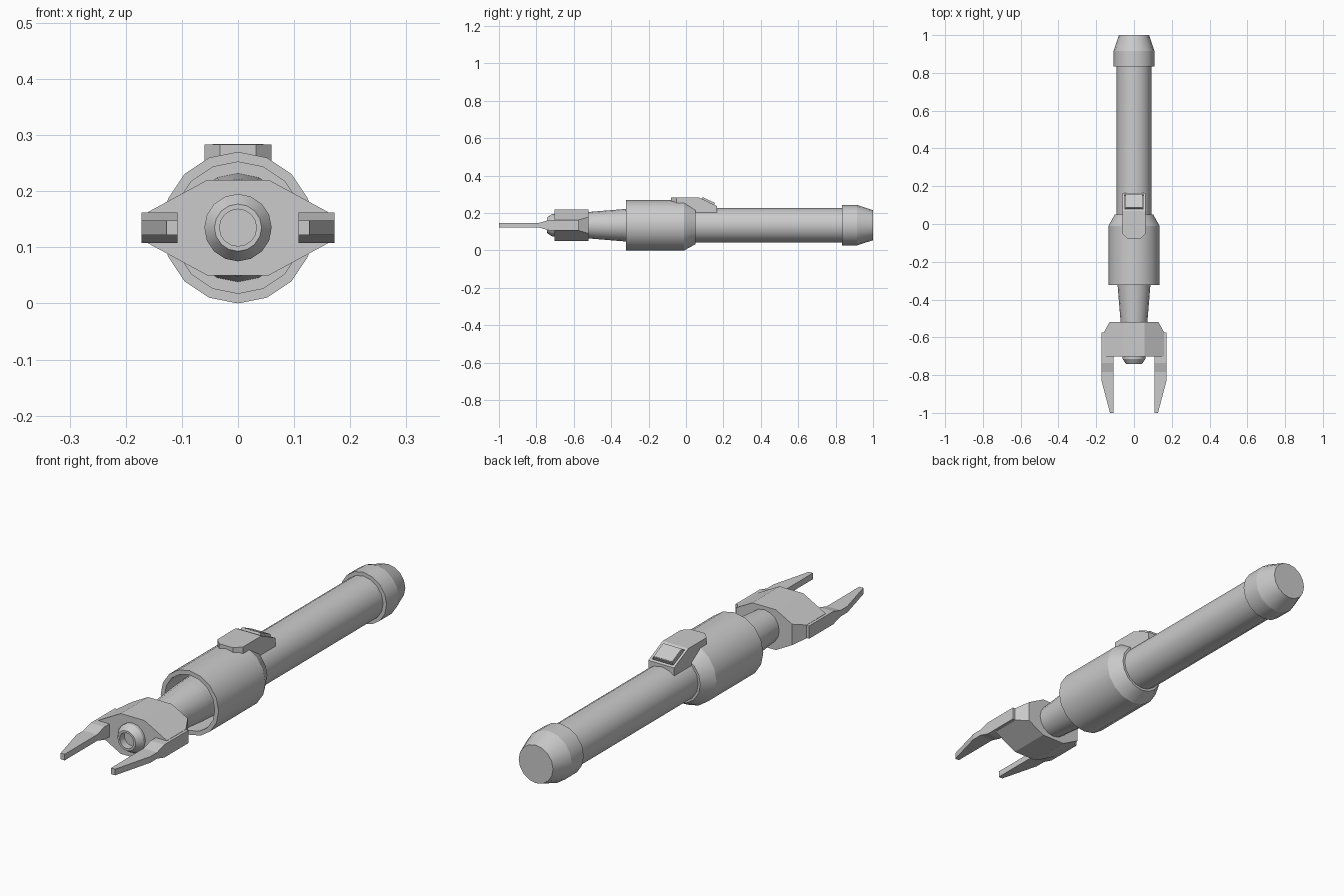
import bpy, bmesh, math
from mathutils import Vector

if "Cube" in bpy.data.objects:
    bpy.data.objects.remove(bpy.data.objects["Cube"])

AXIS_Z = 0.135
SIDES = 16


def finish(name, bm, mirror=False):
    bmesh.ops.remove_doubles(bm, verts=bm.verts, dist=1e-5)
    bmesh.ops.recalc_face_normals(bm, faces=bm.faces)
    mesh = bpy.data.meshes.new(name)
    bm.to_mesh(mesh)
    bm.free()
    ob = bpy.data.objects.new(name, mesh)
    bpy.context.collection.objects.link(ob)
    if mirror:
        ob.modifiers.new("mirror", "MIRROR")
    return ob


def loft(sections):
    """Skin closed rings of points and cap both ends."""
    bm = bmesh.new()
    rings = [[bm.verts.new(p) for p in s] for s in sections]
    n = len(rings[0])
    for a, b in zip(rings, rings[1:]):
        for i in range(n):
            bm.faces.new((a[i], a[(i + 1) % n], b[(i + 1) % n], b[i]))
    bm.faces.new(rings[0])
    bm.faces.new(rings[-1])
    return bm


def turned(name, profile):
    """Turned part along y from (y, radius) pairs; rings stay crisp, sides are smooth."""
    bm = loft([[(r * math.sin(2 * math.pi * i / SIDES), y,
                 AXIS_Z + r * math.cos(2 * math.pi * i / SIDES))
                for i in range(SIDES)] for y, r in profile])
    for f in bm.faces:
        f.smooth = len(f.verts) == 4
    for e in bm.edges:
        a, b = e.verts
        if abs(a.co.y - b.co.y) < 1e-5:
            e.smooth = False
    return finish(name, bm)


# Turned body parts
turned("handle", [(-0.02, 0.092), (0.90, 0.092)])
turned("end_cap", [(0.835, 0.092), (0.835, 0.108), (0.915, 0.108), (1.0, 0.08)])
turned("sleeve", [(-0.12, 0.117), (-0.322, 0.117), (-0.322, 0.135),
                  (-0.01, 0.135), (0.05, 0.102), (0.05, 0.09)])
turned("neck", [(-0.53, 0.07), (-0.322, 0.087), (-0.11, 0.097)])
turned("nozzle", [(-0.71, 0.033), (-0.742, 0.033), (-0.742, 0.042),
                  (-0.715, 0.06), (-0.69, 0.06)])

# Faceted head with its rear corners cut off
outline = [(0.055, 0.085), (0.16, 0.028), (0.16, -0.028), (0.055, -0.085),
           (-0.055, -0.085), (-0.16, -0.028), (-0.16, 0.028), (-0.055, 0.085)]
bm = loft([[(x, y, AXIS_Z + z) for x, z in outline] for y in (-0.702, -0.52)])
for side in (1, -1):
    cut = bmesh.ops.bisect_plane(
        bm, geom=bm.verts[:] + bm.edges[:] + bm.faces[:],
        plane_co=(side * 0.13, -0.52, 0), plane_no=Vector((side * 0.055, 0.03, 0)),
        clear_outer=True)
    rim = [g for g in cut["geom_cut"] if isinstance(g, bmesh.types.BMEdge)]
    bmesh.ops.holes_fill(bm, edges=rim)
finish("head", bm)

# Pair of tapering prongs: (y, outer x, half height)
prong = [(-1.0, 0.127, 0.013), (-0.83, 0.172, 0.013), (-0.784, 0.172, 0.013),
         (-0.736, 0.172, 0.027), (-0.575, 0.172, 0.027)]
bm = loft([[(0.108, y, AXIS_Z - h), (x, y, AXIS_Z - h),
            (x, y, AXIS_Z + h), (0.108, y, AXIS_Z + h)] for y, x, h in prong])
finish("prongs", bm, mirror=True)

# Switch housing with chamfered front corners
side_profile = [(-0.08, 0.283), (0.07, 0.283), (0.165, 0.238), (0.165, 0.20),
                (0.04, 0.20), (-0.01, 0.255), (-0.08, 0.255)]
bm = loft([[(x, y, z) for y, z in side_profile] for x in (-0.06, 0.06)])
bmesh.ops.recalc_face_normals(bm, faces=bm.faces)
front = [e for e in bm.edges if all(v.co.y < -0.07 for v in e.verts)
         and abs(e.verts[0].co.x - e.verts[1].co.x) < 1e-5]
bmesh.ops.bevel(bm, geom=front, offset=0.028, segments=1, affect='EDGES')
bm.normal_update()
# Recessed well on the slope with a raised push button inside it
slope = max(bm.faces, key=lambda f: f.normal.dot(Vector((0, 0.43, 0.9))))
for inset, depth in ((0.015, -0.008), (0.006, 0.016), (0.004, 0.002)):
    bmesh.ops.inset_region(bm, faces=[slope], thickness=inset)
    bm.normal_update()
    move = slope.normal * depth
    slope = bmesh.ops.extrude_discrete_faces(bm, faces=[slope])["faces"][0]
    bmesh.ops.translate(bm, verts=slope.verts[:], vec=move)
    bm.normal_update()
finish("switch_housing", bm)
